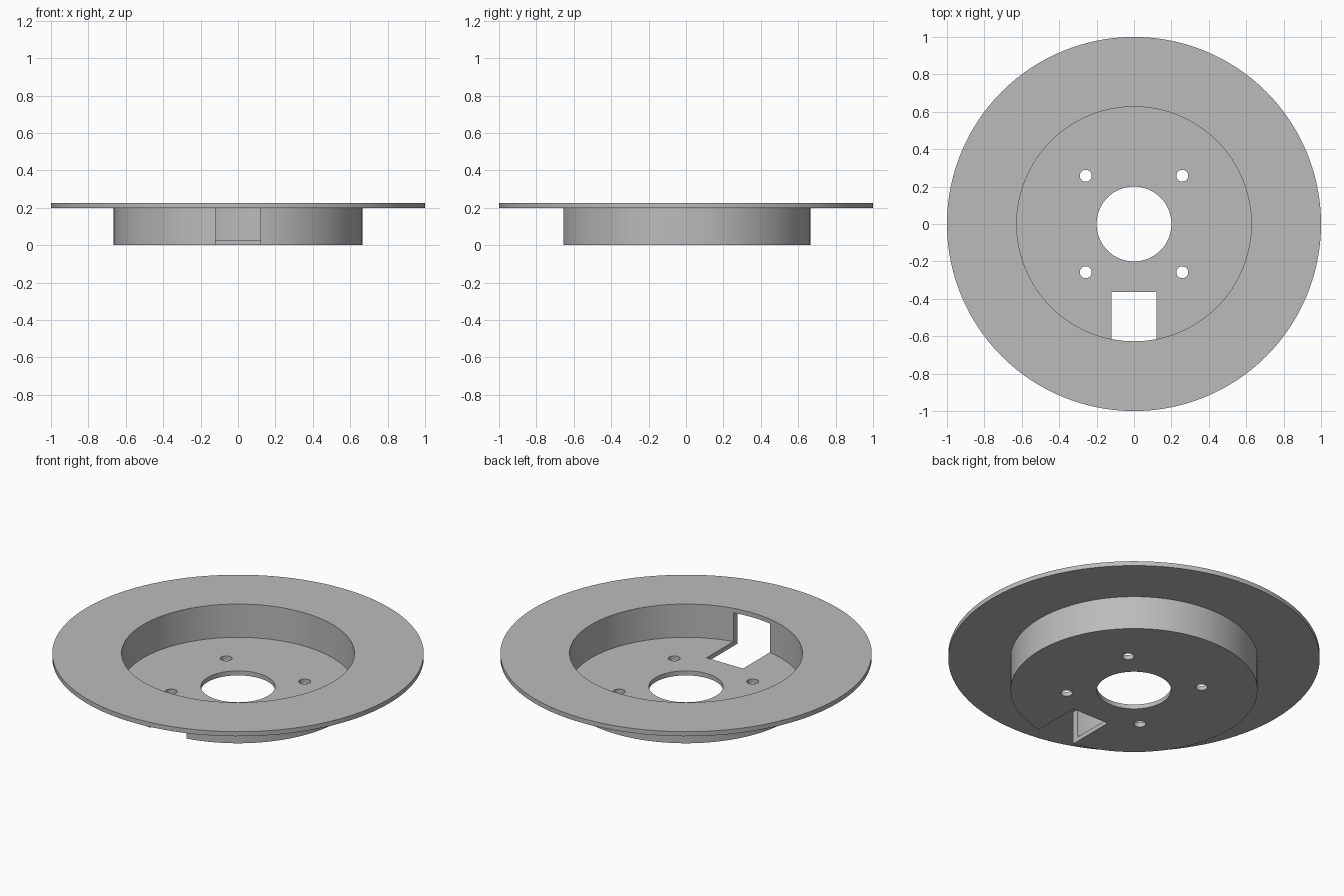
import bpy, bmesh, math

if "Cube" in bpy.data.objects:
    bpy.data.objects.remove(bpy.data.objects["Cube"])

SEGMENTS = 128
RIM_UNDER = 0.198
FLOOR = 0.027

steel = bpy.data.materials.new("grey steel")
steel.use_nodes = True
steel.diffuse_color = (0.5, 0.5, 0.5, 1)
steel.node_tree.nodes["Principled BSDF"].inputs["Base Color"].default_value = (0.5, 0.5, 0.5, 1)


def add_object(name, bm):
    bmesh.ops.recalc_face_normals(bm, faces=bm.faces)
    mesh = bpy.data.meshes.new(name)
    bm.to_mesh(mesh)
    bm.free()
    mesh.materials.append(steel)
    obj = bpy.data.objects.new(name, mesh)
    bpy.context.collection.objects.link(obj)
    return obj


def lathe(name, profile):
    """Revolve a closed (radius, height) profile around z."""
    bm = bmesh.new()
    rings = []
    for i in range(SEGMENTS):
        a = 2 * math.pi * i / SEGMENTS
        rings.append([bm.verts.new((r * math.cos(a), r * math.sin(a), z)) for r, z in profile])
    n = len(profile)
    for i in range(SEGMENTS):
        here, there = rings[i], rings[(i + 1) % SEGMENTS]
        for j in range(n):
            k = (j + 1) % n
            bm.faces.new((here[j], there[j], there[k], here[k]))
    return add_object(name, bm)


def cut(target, cutter):
    cutter.hide_render = True
    cutter.hide_set(True)
    mod = target.modifiers.new(cutter.name, 'BOOLEAN')
    mod.operation = 'DIFFERENCE'
    mod.solver = 'EXACT'
    mod.object = cutter
    bpy.context.view_layer.objects.active = target
    bpy.ops.object.modifier_apply(modifier=mod.name)
    bpy.data.objects.remove(cutter)


# Disc with a flat friction rim and a recessed hub
disc = lathe("brake_disc", [
    (0.2, 0), (0.665, 0), (0.665, RIM_UNDER), (1, RIM_UNDER),
    (1, 0.225), (0.627, 0.225), (0.627, FLOOR), (0.2, FLOOR)])

# Four bolt holes through the hub floor
for sx in (-1, 1):
    for sy in (-1, 1):
        bm = bmesh.new()
        bmesh.ops.create_cone(bm, cap_ends=True, segments=32, radius1=0.032, radius2=0.032, depth=0.2)
        bmesh.ops.translate(bm, verts=bm.verts, vec=(sx * 0.258, sy * 0.258, 0))
        cut(disc, add_object("bolt_hole_cutter", bm))

# Square window through the floor and front wall, up to the rim underside
bm = bmesh.new()
bmesh.ops.create_cube(bm, size=1)
for v in bm.verts:
    v.co.x = math.copysign(0.12, v.co.x)
    v.co.y = -0.364 if v.co.y > 0 else -0.75
    v.co.z = RIM_UNDER if v.co.z > 0 else -0.1
cut(disc, add_object("window_cutter", bm))

# Smooth the round walls, keep the edges crisp
bpy.ops.object.select_all(action='DESELECT')
disc.select_set(True)
bpy.context.view_layer.objects.active = disc
bpy.ops.object.shade_smooth_by_angle(angle=math.radians(30))
